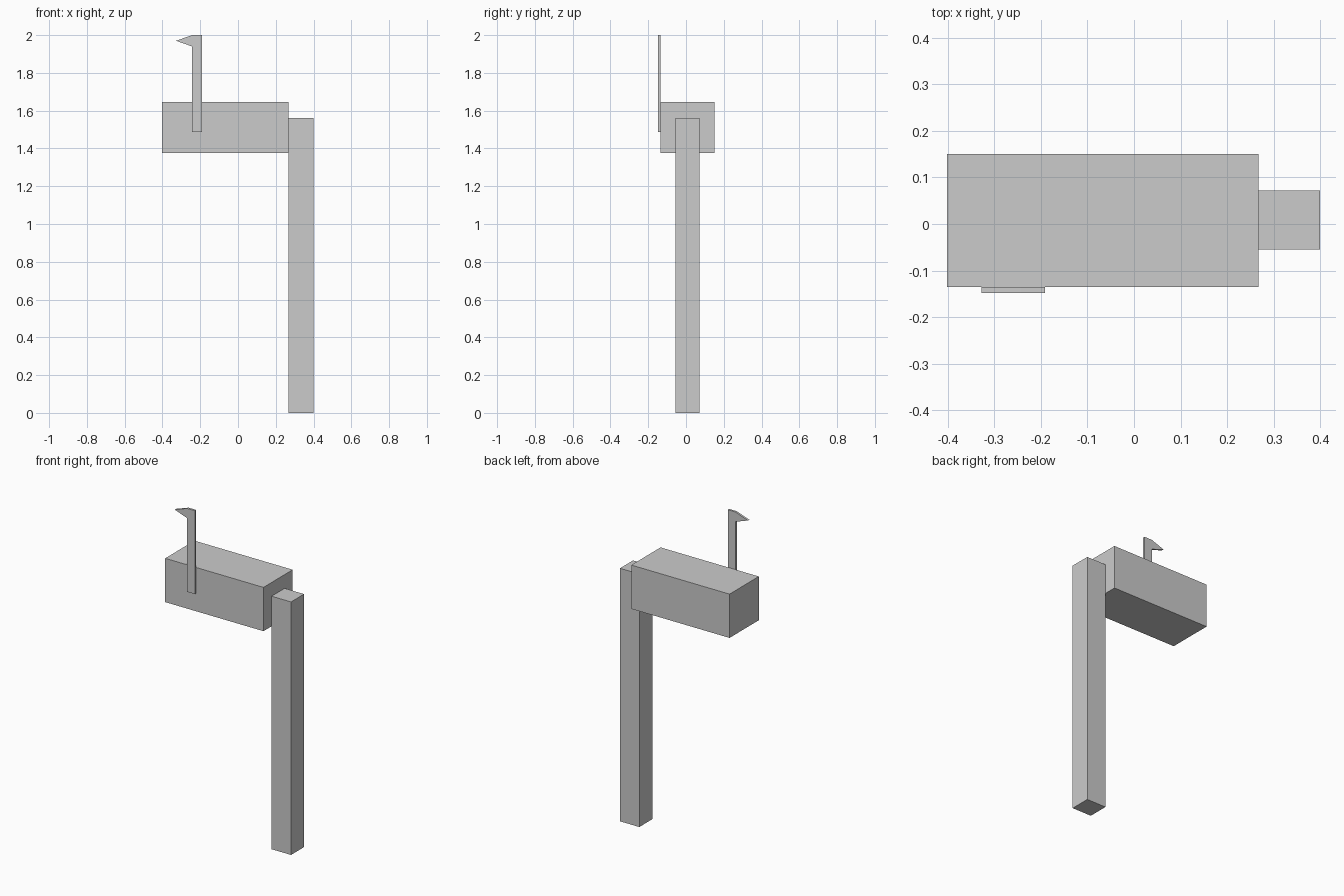
import bpy

if "Cube" in bpy.data.objects:
    bpy.data.objects.remove(bpy.data.objects["Cube"])


def prism(name, profile, y0, y1):
    """Extrude an x-z profile (counter-clockwise seen from the front) from y0 to y1."""
    n = len(profile)
    verts = [(x, y, z) for y in (y0, y1) for x, z in profile]
    faces = [tuple(range(n)), tuple(reversed(range(n, 2 * n)))]
    faces += [(i, i + n, (i + 1) % n + n, (i + 1) % n) for i in range(n)]
    mesh = bpy.data.meshes.new(name)
    mesh.from_pydata(verts, [], faces)
    obj = bpy.data.objects.new(name, mesh)
    bpy.context.collection.objects.link(obj)
    return obj


def box(name, x0, x1, y0, y1, z0, z1):
    return prism(name, [(x0, z0), (x1, z0), (x1, z1), (x0, z1)], y0, y1)


# Upright post standing on the ground
box("post", 0.268, 0.40, -0.055, 0.072, 0.0, 1.56)

# Mailbox body attached to the side of the post
box("mailbox_body", -0.402, 0.268, -0.135, 0.150, 1.375, 1.645)

# Raised signal flag on the front face, with pointed head
prism("signal_flag",
      [(-0.243, 1.486), (-0.191, 1.486), (-0.191, 2.0), (-0.243, 2.0),
       (-0.328, 1.97), (-0.243, 1.94)],
      -0.148, -0.135)
